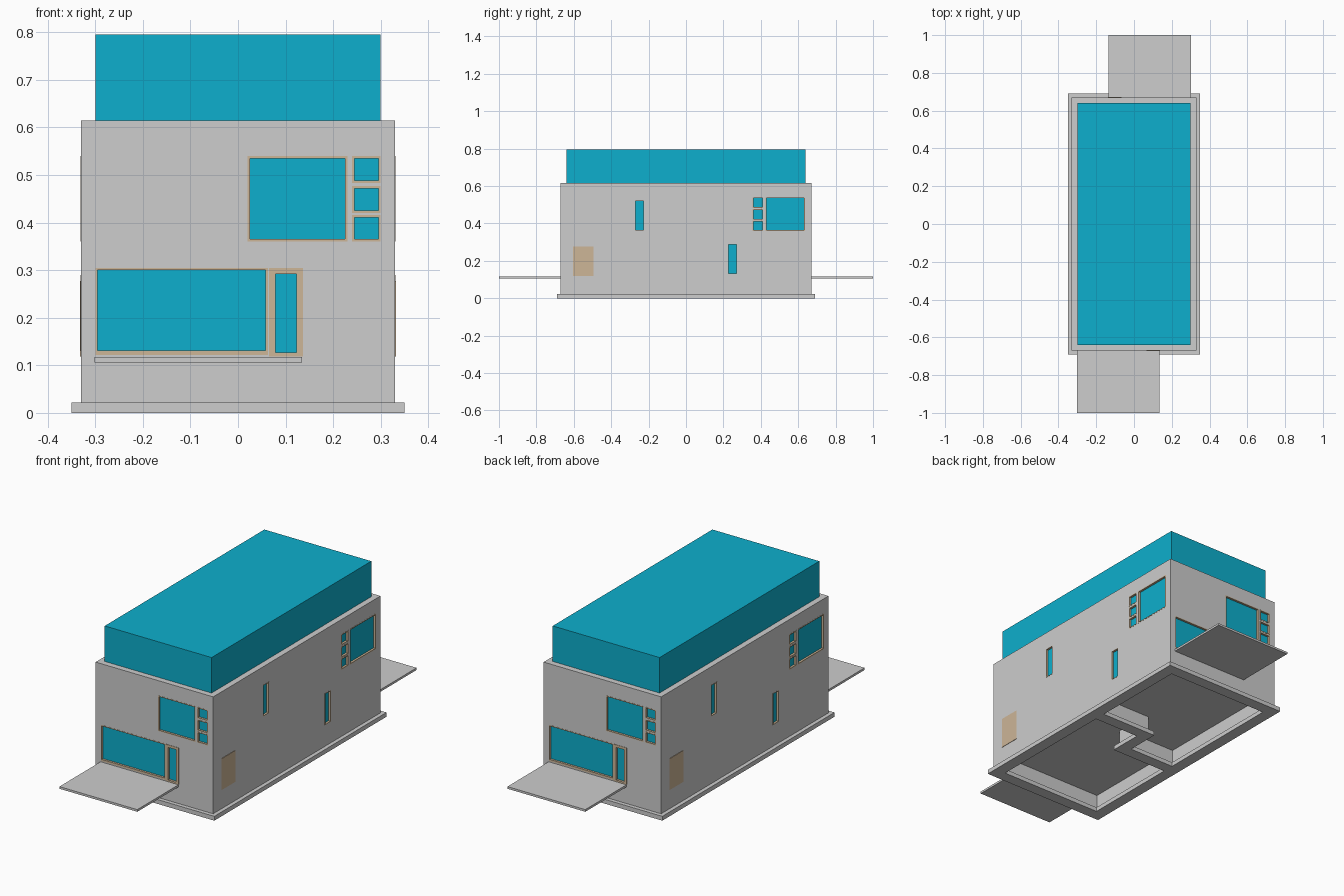
import bpy, bmesh, math
from mathutils import Matrix, Vector

default = bpy.data.objects.get("Cube")
if default:
    bpy.data.objects.remove(default)


def material(name, rgb):
    m = bpy.data.materials.new(name)
    m.use_nodes = True
    m.diffuse_color = (*rgb, 1)
    m.node_tree.nodes["Principled BSDF"].inputs["Base Color"].default_value = (*rgb, 1)
    return m


GREY = material("wall_grey", (0.61, 0.61, 0.61))
TEAL = material("teal", (0.004, 0.43, 0.61))
TAN = material("frame_tan", (0.61, 0.465, 0.31))


def add_box(bm, x0, x1, y0, y1, z0, z1, turn=0):
    center = Vector((x0 + x1, y0 + y1, z0 + z1)) / 2
    size = Matrix.Diagonal((x1 - x0, y1 - y0, z1 - z0, 1))
    rot = Matrix.Rotation(math.radians(turn), 4, "Z")
    bmesh.ops.create_cube(bm, size=1, matrix=rot @ Matrix.Translation(center) @ size)


def add_prism(bm, points, z0, z1, turn=0):
    rot = Matrix.Rotation(math.radians(turn), 4, "Z")
    face = bm.faces.new([bm.verts.new(rot @ Vector((x, y, z0))) for x, y in points])
    top = bmesh.ops.extrude_face_region(bm, geom=[face])["geom"]
    for v in top:
        if isinstance(v, bmesh.types.BMVert):
            v.co.z = z1


def finish(name, bm, mat):
    bmesh.ops.recalc_face_normals(bm, faces=bm.faces)
    mesh = bpy.data.meshes.new(name)
    bm.to_mesh(mesh)
    bm.free()
    mesh.materials.append(mat)
    ob = bpy.data.objects.new(name, mesh)
    bpy.context.collection.objects.link(ob)
    return ob


def box(name, mat, *dims, turn=0):
    bm = bmesh.new()
    add_box(bm, *dims, turn=turn)
    return finish(name, bm, mat)


def cut(ob, bm):
    cutter = finish("cutter", bm, GREY)
    cutter.hide_render = True
    mod = ob.modifiers.new("cut", "BOOLEAN")
    mod.operation = "DIFFERENCE"
    mod.solver = "EXACT"
    mod.object = cutter
    bpy.context.view_layer.update()
    graph = bpy.context.evaluated_depsgraph_get()
    result = bpy.data.meshes.new_from_object(ob.evaluated_get(graph))
    ob.modifiers.clear()
    ob.data = result
    bpy.data.objects.remove(cutter)


def room_holes(t, z1):
    """Two interlocking L-shaped cellar voids; t is half the wall thickness."""
    x, y, d = 0.32 - t, 0.66 - t, 0.0875
    outline = [(-x, -y), (x, -y), (x, d - t), (t, d - t), (t, -d - t), (-x, -d - t)]
    bm = bmesh.new()
    for turn in (0, 180):
        add_prism(bm, outline, -0.05, z1, turn)
    return bm


# Footing and body, hollow underneath
footing = box("footing", GREY, -0.35, 0.35, -0.69, 0.69, 0, 0.022)
cut(footing, room_holes(0.03, 0.1))
walls = box("walls", GREY, -0.33, 0.33, -0.67, 0.67, 0.022, 0.615)
cut(walls, room_holes(0.01, 0.105))

# Upper roof volume
box("roof_block", TEAL, -0.30, 0.30, -0.64, 0.64, 0.615, 0.795)

# Openings per wall: u0, u1, z0, z1, frame width (side, bottom, top)
ROWS = [(0.36, 0.416), (0.42, 0.477), (0.483, 0.54)]
FRONT = [
    ("upper_window", 0.02, 0.23, 0.36, 0.54, 0.005, 0.005, 0.005),
    ("lower_window", -0.30, 0.063, 0.122, 0.305, 0.005, 0.009, 0.005),
    ("glazed_door", 0.065, 0.137, 0.118, 0.305, 0.014, 0.009, 0.013),
] + [("small_window", 0.24, 0.30, a, b, 0.005, 0.005, 0.005) for a, b in ROWS]
SIDE = [
    ("large_window", 0.425, 0.635, 0.36, 0.54, 0.005, 0.005, 0.005),
    ("upper_slit", -0.272, -0.224, 0.363, 0.522, 0.003, 0.003, 0.003),
    ("lower_slit", 0.224, 0.272, 0.13, 0.29, 0.003, 0.003, 0.003),
] + [("small_window", 0.355, 0.413, a, b, 0.005, 0.005, 0.005) for a, b in ROWS]
DEPTH = 0.014

sides = [("front", 0, 0.67, FRONT), ("back", 180, 0.67, FRONT),
         ("left", 90, 0.33, SIDE), ("right", 270, 0.33, SIDE)]

# Recesses for all openings
recess = bmesh.new()
for _, turn, dist, openings in sides:
    for _, u0, u1, z0, z1, *_ in openings:
        add_box(recess, u0 + 0.001, u1 - 0.001, -dist - 0.05, -dist + DEPTH,
                z0 + 0.001, z1 - 0.001, turn)
cut(walls, recess)

for side, turn, dist, openings in sides:
    # Frames and glass
    for name, u0, u1, z0, z1, w, low, high in openings:
        out = 0.002 if "door" in name else 0.0008
        y0, y1 = -dist - out, -dist + DEPTH
        bm = bmesh.new()
        add_box(bm, u0, u1, y0, y1, z0, z0 + low, turn)
        add_box(bm, u0, u1, y0, y1, z1 - high, z1, turn)
        for a in (u0, u1 - w):
            add_box(bm, a, a + w, y0, y1, z0 + low, z1 - high, turn)
        finish(f"{side}_{name}_frame", bm, TAN)
        box(f"{side}_{name}_glass", TEAL, u0 + w, u1 - w, -dist + 0.01, -dist + DEPTH,
            z0 + low, z1 - high, turn=turn)
    if openings is FRONT:
        # Terrace slab
        box(f"{side}_terrace", GREY, -0.302, 0.135, -1, -0.66, 0.106, 0.117, turn=turn)
    else:
        # Plain side door
        box(f"{side}_door", TAN, -0.605, -0.495, -dist - 0.002, -dist + 0.005,
            0.118, 0.277, turn=turn)
